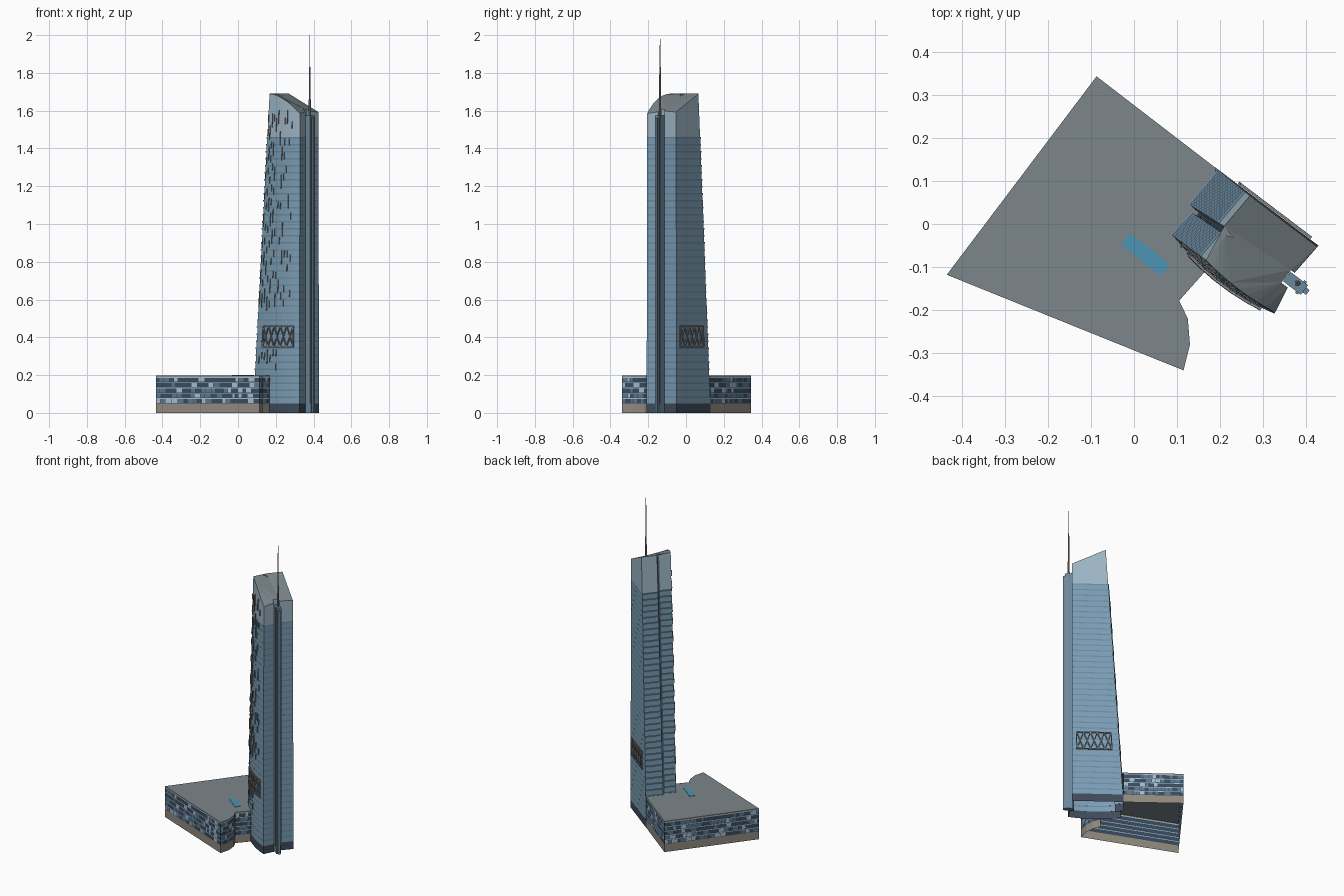
import bpy, bmesh, math, random
from mathutils import Vector

if "Cube" in bpy.data.objects:
    bpy.data.objects.remove(bpy.data.objects["Cube"])

random.seed(4)
U, V = Vector((.797, -.604, 0)), Vector((.604, .797, 0))   # tower plan axes
H = 1.69


def mat(name, *c):
    m = bpy.data.materials.new(name)
    m.diffuse_color = (*c, 1)
    m.use_nodes = True
    m.node_tree.nodes["Principled BSDF"].inputs["Base Color"].default_value = m.diffuse_color
    return m


GLASS = mat("glass", .20, .34, .46)
SPAN = mat("spandrel", .14, .25, .34)
CROWN = mat("crown_glass", .34, .47, .56)
DARK = mat("dark_base", .05, .07, .10)
ROOF = mat("roof_grey", .20, .24, .26)
TAUPE = mat("taupe_stone", .28, .25, .21)
STEEL = mat("steel", .24, .24, .24)
NAVY = mat("navy", .04, .07, .11)
MID = mat("mid_blue", .10, .18, .27)
PALE = mat("pale_blue", .36, .50, .62)
POOL = mat("pool_water", .07, .30, .46)


def finish(name, bm, mats, recalc=True):
    if recalc:
        bmesh.ops.recalc_face_normals(bm, faces=bm.faces[:])
    me = bpy.data.meshes.new(name)
    bm.to_mesh(me)
    bm.free()
    for m in mats:
        me.materials.append(m)
    ob = bpy.data.objects.new(name, me)
    bpy.context.collection.objects.link(ob)
    return ob


def loft(name, rings, bands, mats, cap_mat, skip=()):
    """Skin a stack of rings, one material index per band, capped on top."""
    bm = bmesh.new()
    vs = [[bm.verts.new(p) for p in r] for r in rings]
    n = len(rings[0])
    for k, b in enumerate(bands):
        for i in range(n):
            if i not in skip:
                j = (i + 1) % n
                bm.faces.new((vs[k][i], vs[k][j], vs[k+1][j], vs[k+1][i])).material_index = b
    cap = bm.faces.new(vs[-1])
    cap.material_index = cap_mat
    bmesh.ops.triangulate(bm, faces=[cap])
    bmesh.ops.remove_doubles(bm, verts=bm.verts[:], dist=1e-5)
    return finish(name, bm, mats)


def bar(bm, p, q, w, d=None, side=V):
    """Rectangular bar between two points."""
    ax = (q - p).normalized()
    a = (side - ax * side.dot(ax)).normalized()
    b = ax.cross(a)
    a, b = a * (d or w) / 2, b * w / 2
    lo, hi = [[bm.verts.new(c + s * a + t * b) for s, t in ((-1, -1), (1, -1), (1, 1), (-1, 1))] for c in (p, q)]
    bm.faces.new(lo)
    bm.faces.new(hi)
    for i in range(4):
        j = (i + 1) % 4
        bm.faces.new((lo[i], lo[j], hi[j], hi[i]))


def uvz(u, v, z):
    return U * u + V * v + Vector((0, 0, z))


# tower plan: (bottom u, v, top u, v, lip flag), bowed front side first
def bowed(f):
    ub, ut = .386 - .31 * f, .385 - .201 * f
    return (ub, .012 + .02 * ((ub - .235) / .155) ** 2, ut, .026 + .008 * ((ut - .285) / .1) ** 2)


def far_side(f):
    return (.372 - .299 * f, .219, .371 - .196 * f, .215)


def at(q, z, off=0.0):
    t = z / H
    return uvz(q[0] + (q[2] - q[0]) * t, q[1] + (q[3] - q[1]) * t + off, z)


plan = [(*bowed(1 - i / 8), i == 0) for i in range(9)]
plan += [(.374, .098, .374, .098, 0), (.355, .098, .355, .098, 0),
         (.355, .135, .355, .135, 0), (.366, .135, .366, .135, 0)]
plan += [(*far_side(0), 0), (*far_side(1), 1)]
plan += [(.068, .113, .170, .122, 1), (.115, .108, .205, .115, 0), (.085, .102, .187, .107, 1)]


def ring(z, t, lip=0.0):
    return [uvz(b + (c - b) * t - lip * f, v + (w - v) * t, z) for b, v, c, w, f in plan]


def crown_ring():
    r = []
    for b, v, c, w, f in plan:
        s = min(1, max(0, (c - .18) / .205))
        r.append(uvz(c, w, H - .105 * s ** (1.9 - 4.5 * max(0, min(.2, w - .03)))))
    return r


# tower: dark base, stepped floors with projecting lips at the back, sloped crown
rings, bands = [ring(0, 0), ring(.05, 0)], [0]
floors = 38
h = (1.46 - .05) / floors
for i in range(floors):
    z = .05 + i * h
    t = z / H
    rings += [ring(z, t), ring(z + .8 * h, t), ring(z + .8 * h, t, .004), ring(z + h, t, .004)]
    bands += [1, 1, 2, 2]
rings += [ring(1.46, 1.46 / H), crown_ring()]
bands += [2, 3]
loft("tower", rings, bands, [DARK, GLASS, SPAN, CROWN, ROOF], 4)

# mast pillar in the end recess, with outer rib
bm = bmesh.new()
bar(bm, uvz(.382, .117, 0), uvz(.382, .117, 1.575), .052, .028)
bar(bm, uvz(.412, .117, 0), uvz(.412, .117, 1.56), .012, .014)
finish("mast_pillar", bm, [SPAN])
bm = bmesh.new()
for v in (.101, .133):
    bar(bm, uvz(.398, v, .05), uvz(.398, v, 1.57), .008, .004)
finish("pillar_trim", bm, [STEEL])

# mast in three tapering stages
for k, (z0, z1, r0, r1) in enumerate(((1.55, 1.66, .007, .006), (1.66, 1.83, .0045, .004), (1.83, 2.0, .0025, .001))):
    bpy.ops.mesh.primitive_cone_add(vertices=10, radius1=r0, radius2=r1, depth=z1 - z0,
                                    location=uvz(.386, .120, (z0 + z1) / 2))
    o = bpy.context.object
    o.name = "mast_stage_%d" % (k + 1)
    o.data.materials.append(STEEL)

# crossed truss belts on both long sides
for name, fn, f0, f1, off in (("front_truss", bowed, .12, .83, -.005), ("rear_truss", far_side, .10, .84, .005)):
    bm = bmesh.new()
    n, zl, zh = 5, .35, .46
    for i in range(n):
        a, b = (fn(f0 + (f1 - f0) * k / n) for k in (i, i + 1))
        for p, zp, q, zq in ((a, zl, b, zh), (a, zh, b, zl), (a, zl, b, zl), (a, zh, b, zh)):
            bar(bm, at(p, zp, off), at(q, zq, off), .006)
    for f in (f0, f1):
        bar(bm, at(fn(f), zl, off), at(fn(f), zh, off), .006)
    finish(name, bm, [STEEL])

# staggered vertical fins on the bowed side
bm = bmesh.new()
for c in range(12):
    q = bowed(.22 + .76 * c / 11)
    z = .22 + random.random() * .1
    while z < 1.58 - .05 * (c < 4):
        z1 = z + random.choice((1, 1, 2)) * h
        if (z1 < .34 or z > .47) and random.random() < .35 + .05 * c:
            bar(bm, at(q, z, -.002), at(q, z1, -.002), .003, .006)
        z = z1 + random.choice((1, 2)) * h
finish("facade_fins", bm, [STEEL])

# dark rib between the two rear bays
bm = bmesh.new()
rib = (.100, .108, .192, .115)
bar(bm, at(rib, .19), at(rib, 1.67), .012, .006)
finish("bay_rib", bm, [DARK])

# podium: stone plinth, banded wall, flat roof, open underneath
pod = [(-.435, -.118), (.115, -.34), (.13, -.28), (.125, -.22), (.105, -.178), (.17, -.105), (.19, .13), (-.087, .343)]
rows, zs, pb = 5, [0, .05], [0]
rh = .14 / rows
for i in range(rows):
    z = .05 + i * rh
    zs += [z + .85 * rh, z + rh]
    pb += [1, 2]
zs.append(.197)
pb.append(0)
loft("podium", [[Vector((x, y, z)) for x, y in pod] for z in zs], pb, [TAUPE, NAVY, PALE, ROOF], 3, skip=(5,))

# podium window panels of random width and tint
bm = bmesh.new()
for i in range(len(pod)):
    if i == 5:
        continue
    a, b = (Vector((*pod[k % len(pod)], 0)) for k in (i, i + 1))
    d = (b - a).normalized()
    out = Vector((d.y, -d.x, 0)) * .0012
    for r in range(rows):
        s, L = .003, (b - a).length
        while s < L - .012:
            w = min(random.uniform(.012, .034), L - .003 - s)
            z0, z1 = .053 + r * rh, .05 + (r + .82) * rh
            f = bm.faces.new([bm.verts.new(a + d * x + out + Vector((0, 0, z)))
                              for x, z in ((s, z0), (s + w, z0), (s + w, z1), (s, z1))])
            f.material_index = random.choice((0, 0, 0, 1, 1, 2))
            s += w + .003
finish("podium_windows", bm, [NAVY, MID, PALE], recalc=False)

# roof pool
bm = bmesh.new()
bar(bm, Vector((-.02, -.034, .198)), Vector((.073, -.107, .198)), .003, .034)
finish("roof_pool", bm, [POOL])
